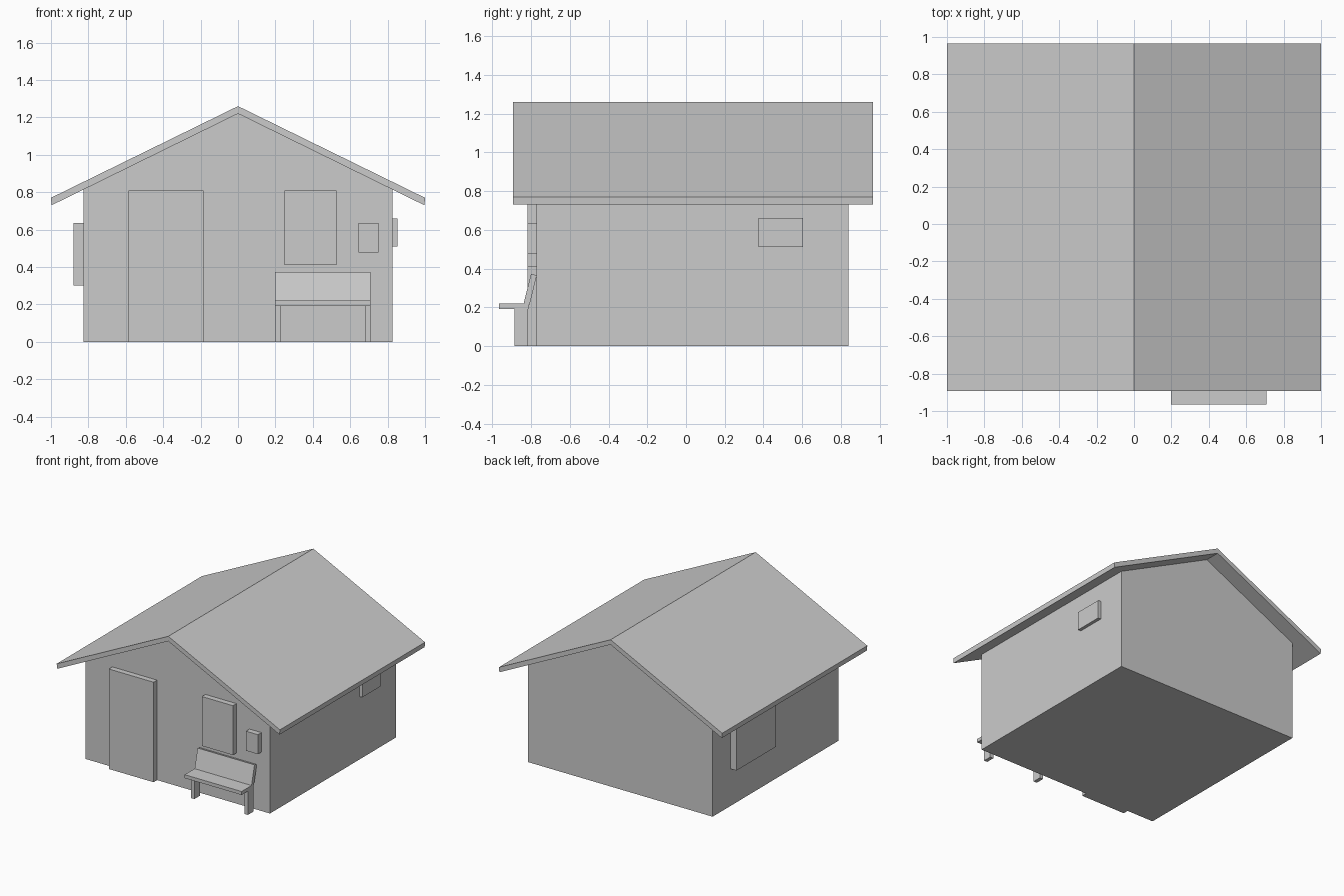
import bpy

if "Cube" in bpy.data.objects:
    bpy.data.objects.remove(bpy.data.objects["Cube"])


def mesh_object(name, verts, faces):
    mesh = bpy.data.meshes.new(name)
    mesh.from_pydata(verts, [], faces)
    mesh.update()
    obj = bpy.data.objects.new(name, mesh)
    bpy.context.collection.objects.link(obj)
    return obj


def prism(name, profile, axis, lo, hi):
    """Extrude a counter-clockwise profile: (x, z) along y, or (y, z) along x."""
    n = len(profile)
    if axis == 'Y':
        verts = [(a, d, b) for d in (lo, hi) for a, b in profile]
    else:
        verts = [(d, a, b) for d in (hi, lo) for a, b in profile]
    faces = [tuple(range(n)), tuple(range(2 * n - 1, n - 1, -1))]
    faces += [(i, i + n, (i + 1) % n + n, (i + 1) % n) for i in range(n)]
    return mesh_object(name, verts, faces)


def box(name, x, y, z):
    profile = [(x[0], z[0]), (x[1], z[0]), (x[1], z[1]), (x[0], z[1])]
    return prism(name, profile, 'Y', y[0], y[1])


# House body with gable ends
WALL, FRONT, BACK = 0.827, -0.772, 0.84
prism("house_body", [(-WALL, 0), (WALL, 0), (WALL, 0.815), (0, 1.22), (-WALL, 0.815)],
      'Y', FRONT, BACK)

# Overhanging pitched roof, one slope mirrored across the ridge
right = [(0.997, 0.73), (1.0, 0.77)]
left = [(-x, z) for x, z in reversed(right)]
prism("roof", right + [(0, 1.26)] + left + [(0, 1.22)], 'Y', -0.892, 0.965)

# Door, windows and meter box on the front
panel = (-0.817, FRONT)
box("door", (-0.586, -0.185), panel, (0, 0.81))
box("front_window", (0.249, 0.527), panel, (0.41, 0.81))
box("small_front_window", (0.644, 0.751), panel, (0.477, 0.635))

# Side windows
box("left_window", (-0.88, -WALL), (0.106, 0.61), (0.30, 0.635))
box("right_window", (WALL, 0.853), (0.373, 0.604), (0.51, 0.66))

# Bench: seat, leaning backrest and legs
B0, B1 = 0.198, 0.708
box("bench_seat", (B0, B1), (-0.965, -0.812), (0.192, 0.22))
prism("bench_backrest", [(-0.838, 0.219), (-0.808, 0.212), (-0.77, 0.365), (-0.80, 0.373)],
      'X', B0, B1)
for side, x in (("left", B0), ("right", B1 - 0.03)):
    box(side + "_bench_leg", (x, x + 0.03), (-0.885, -0.815), (0, 0.192))
